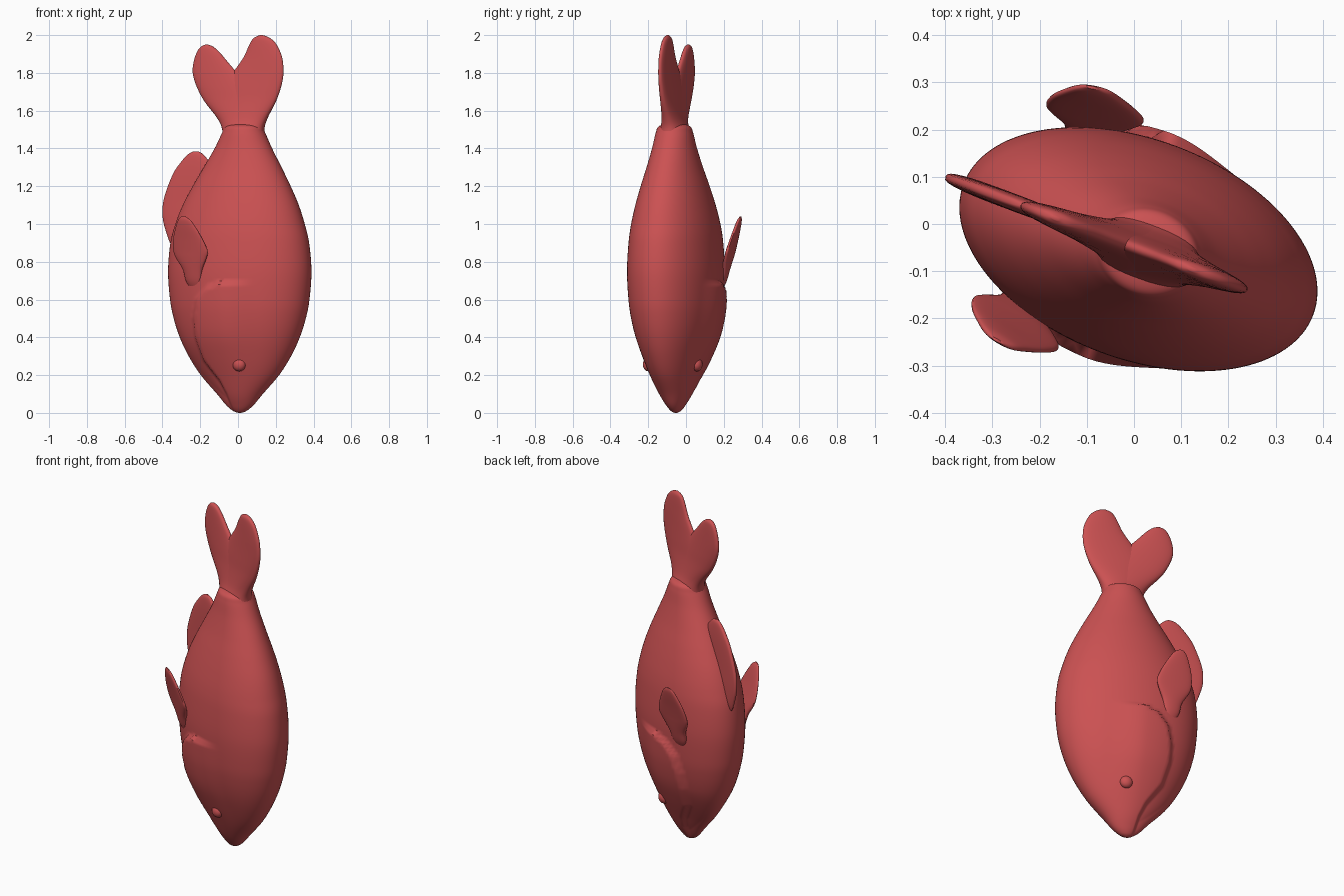
import bpy
import bmesh
from math import sin, cos, pi, radians

cube = bpy.data.objects.get("Cube")
if cube:
    bpy.data.objects.remove(cube)

# Single coral red material
red = bpy.data.materials.new("coral_red")
red.use_nodes = True
color = (0.6, 0.083, 0.085, 1)
red.diffuse_color = color
red.node_tree.nodes["Principled BSDF"].inputs["Base Color"].default_value = color

# The fish is turned about the vertical axis
TURN = radians(-20.6)
CENTRE = (0, -0.05, 0)


def finish(name, bm):
    """Turn a bmesh into a placed, smooth shaded object."""
    bmesh.ops.recalc_face_normals(bm, faces=bm.faces)
    mesh = bpy.data.meshes.new(name)
    bm.to_mesh(mesh)
    bm.free()
    mesh.materials.append(red)
    obj = bpy.data.objects.new(name, mesh)
    obj.location = CENTRE
    obj.rotation_euler.z = TURN
    bpy.context.collection.objects.link(obj)
    bpy.ops.object.select_all(action="DESELECT")
    obj.select_set(True)
    bpy.context.view_layer.objects.active = obj
    bpy.ops.object.shade_smooth_by_angle(angle=radians(50))
    return obj


def spline(rows, steps):
    """Smooth the loft rows with a Catmull-Rom curve."""
    padded = [rows[0]] + rows + [rows[-1]]
    result = []
    for p, q, r, s in zip(padded, padded[1:], padded[2:], padded[3:]):
        for k in range(steps):
            t = k / steps
            result.append([
                b + t * ((c - a) + t * ((2 * a - 5 * b + 4 * c - d)
                                        + t * (3 * b - a - 3 * c + d))) / 2
                for a, b, c, d in zip(p, q, r, s)])
    return result + [rows[-1]]


def loft(name, rows, sides=32, steps=5, power=1.0, deform=None):
    """Stack oval rings; each row is height, back edge, front edge, half thickness."""
    bm = bmesh.new()
    rings = []
    for z, low, high, thick in spline(rows, steps):
        ring = []
        for i in range(sides):
            angle = 2 * pi * i / sides
            wave = sin(angle)
            u = (low + high) / 2 + (high - low) / 2 * cos(angle)
            v = thick * abs(wave) ** power * (1 if wave >= 0 else -1)
            if deform:
                u, v = deform(u, v, z)
            ring.append(bm.verts.new((u, v, z)))
        rings.append(ring)
    for lower, upper in zip(rings, rings[1:]):
        for i in range(sides):
            j = (i + 1) % sides
            bm.faces.new((lower[i], lower[j], upper[j], upper[i]))
    bm.faces.new(rings[0])
    bm.faces.new(rings[-1])
    return finish(name, bm)


def ramp(value):
    t = max(0.0, min(1.0, value))
    return t * t * (3 - 2 * t)


def lookup(z, points):
    """Linear interpolation through a short list of points."""
    for (za, ua), (zb, ub) in zip(points, points[1:]):
        if z <= zb:
            return ua + (ub - ua) * max(0, z - za) / (zb - za)
    return points[-1][1]


# Raised gill covers and the mouth crease
gill_edge = [(0, -0.03), (0.1, -0.05), (0.17, -0.08), (0.28, -0.16),
             (0.4, -0.19), (0.5, -0.19), (0.6, -0.165), (0.66, -0.11), (0.7, 0.0)]


def head_shape(u, v, z):
    if z > 0.8:
        return u, v
    side = 1 if v > 0 else -1
    inside = min(u - lookup(z, gill_edge), 0.7 - z)
    cover = ramp(inside / 0.022)
    fade = 1 - ramp((u + 0.02) / 0.2)
    lift = 0.025 * cover * fade * ramp(z / 0.45)
    jaw = 0.018 * (1 - cover) * (1 - ramp((z - 0.15) / 0.25))
    change = (lift - jaw) * min(1, abs(v) / 0.06)
    return u, v + side * change


# Body: height, half depth, half thickness
profile = [(0, .006, .006), (.01, .036, .024), (.04, .075, .047), (.1, .127, .08),
           (.2, .218, .12), (.3, .284, .157), (.4, .332, .19), (.5, .365, .213),
           (.6, .385, .226), (.75, .396, .233), (.9, .383, .226), (1, .357, .214),
           (1.1, .32, .193), (1.2, .27, .167), (1.3, .214, .138), (1.4, .157, .113),
           (1.48, .118, .097), (1.515, .1, .083), (1.53, .06, .045), (1.532, .01, .01)]
body_rows = []
for z, depth, thick in profile:
    shift = 0.01 + 0.022 * ramp((z - 0.9) / 0.6)
    body_rows.append((z, shift - depth, shift + depth, thick))
loft("body", body_rows, sides=128, steps=9, deform=head_shape)

# Tail: two overlapping lobes that share a thick root
loft("tail_back_lobe", [
    (1.42, -.07, .15, .08), (1.5, -.08, .145, .066), (1.56, -.09, .165, .048),
    (1.65, -.1, .215, .034), (1.73, -.08, .245, .028), (1.8, -.03, .257, .024),
    (1.88, .03, .25, .021), (1.95, .065, .218, .018), (1.985, .09, .18, .014),
    (2, .125, .14, .004)], power=0.8)
loft("tail_belly_lobe", [
    (1.42, -.08, .14, .08), (1.5, -.085, .14, .066), (1.56, -.115, .13, .048),
    (1.65, -.19, .12, .034), (1.73, -.235, .06, .028), (1.8, -.256, -.005, .024),
    (1.86, -.25, -.06, .021), (1.91, -.232, -.105, .018), (1.938, -.21, -.14, .014),
    (1.95, -.185, -.17, .004)], power=0.8)

# Belly fin
loft("belly_fin", [
    (.9, -.385, -.3, .004), (.94, -.4, -.26, .014), (1.03, -.425, -.2, .018),
    (1.13, -.42, -.16, .018), (1.26, -.37, -.14, .018), (1.33, -.32, -.165, .016),
    (1.37, -.28, -.2, .012), (1.385, -.25, -.225, .004)], power=0.6)

# Side fins, mirrored, leaning outward
side_fin = [(.66, -.2, -.14, .012), (.7, -.223, -.132, .02), (.76, -.235, -.118, .02),
            (.82, -.27, -.086, .018), (.86, -.282, -.075, .016), (.92, -.276, -.097, .014),
            (.98, -.255, -.132, .013), (1.02, -.235, -.16, .01), (1.04, -.215, -.19, .003)]
for label, side in (("left", 1), ("right", -1)):
    def lean(u, v, z, side=side):
        outward = 0.195 + 0.28 * (z - 0.7) + 0.17 * (u + 0.18)
        return u, side * (outward + v)
    loft(label + "_side_fin", side_fin, power=0.7, deform=lean)

    # Eyes
    bm = bmesh.new()
    bmesh.ops.create_uvsphere(bm, u_segments=24, v_segments=16, radius=0.036)
    for vert in bm.verts:
        vert.co.y = vert.co.y * 0.8 + side * 0.137
        vert.co.x += 0.058
        vert.co.z += 0.256
    finish(label + "_eye", bm)
